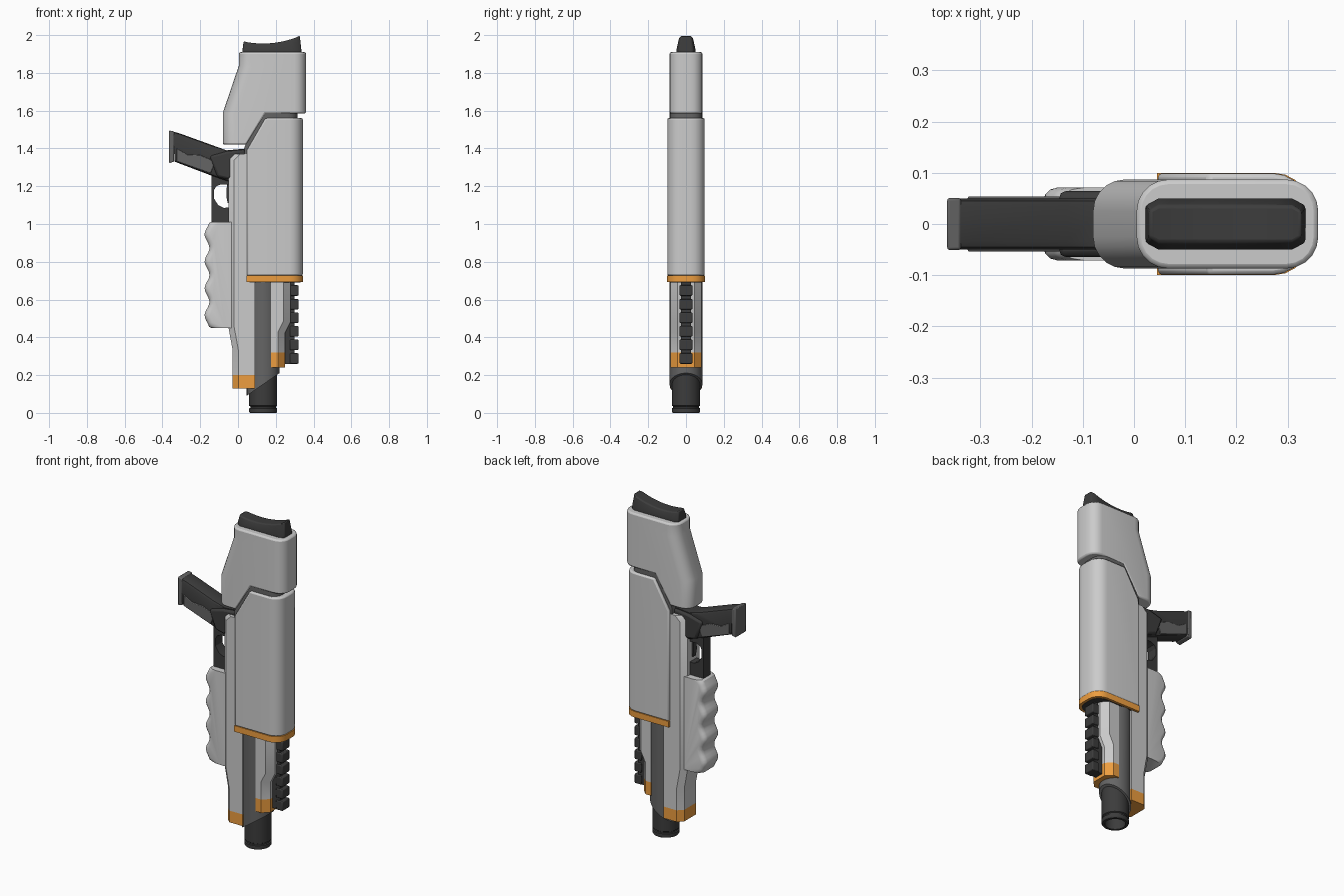
import bpy, bmesh, math

cube = bpy.data.objects.get("Cube")
if cube:
    bpy.data.objects.remove(cube, do_unlink=True)


def material(name, color):
    m = bpy.data.materials.new(name)
    m.use_nodes = True
    m.diffuse_color = color
    m.node_tree.nodes["Principled BSDF"].inputs["Base Color"].default_value = color
    return m


DARK = material("dark_polymer", (0.045, 0.045, 0.045, 1))
MID = material("gunmetal", (0.13, 0.13, 0.13, 1))
ORANGE = material("orange_trim", (0.85, 0.34, 0.05, 1))


def finish(name, bm, mat, edge=0.0):
    bmesh.ops.recalc_face_normals(bm, faces=bm.faces)
    mesh = bpy.data.meshes.new(name)
    bm.to_mesh(mesh)
    bm.free()
    ob = bpy.data.objects.new(name, mesh)
    bpy.context.collection.objects.link(ob)
    if mat:
        mesh.materials.append(mat)
    bpy.ops.object.select_all(action='DESELECT')
    ob.select_set(True)
    bpy.context.view_layer.objects.active = ob
    bpy.ops.object.shade_smooth_by_angle(angle=math.radians(32))
    if edge:
        b = ob.modifiers.new("edge", 'BEVEL')
        b.width = edge
        b.segments = 2
        b.limit_method = 'ANGLE'
        b.angle_limit = math.radians(40)
    return ob


def plate(name, pts, half, mat=None, rims=(), radius=0.0, segs=1, edge=0.0, y=0.0):
    """Extrude an xz profile across y; round the rims of the listed profile sides."""
    bm = bmesh.new()
    a = [bm.verts.new((x, y - half, z)) for x, z in pts]
    b = [bm.verts.new((x, y + half, z)) for x, z in pts]
    bm.faces.new(a)
    bm.faces.new(b)
    n = len(pts)
    for i in range(n):
        j = (i + 1) % n
        bm.faces.new((a[i], a[j], b[j], b[i]))
    picked = [bm.edges.get((r[i], r[(i + 1) % n])) for i in rims for r in (a, b)]
    if picked:
        bmesh.ops.recalc_face_normals(bm, faces=bm.faces)
        bmesh.ops.bevel(bm, geom=picked, offset=radius, segments=segs, profile=0.5,
                        affect='EDGES', clamp_overlap=False)
    return finish(name, bm, mat, edge)


def box(x0, x1, z0, z1):
    return [(x0, z0), (x1, z0), (x1, z1), (x0, z1)]


def lathe(name, profile, cx, mat, steps=32):
    bm = bmesh.new()
    rings = []
    for r, z in profile:
        rings.append([bm.verts.new((cx + r * math.cos(math.tau * k / steps),
                                    r * math.sin(math.tau * k / steps), z))
                      for k in range(steps)])
    for p, q in zip(rings, rings[1:]):
        for k in range(steps):
            m = (k + 1) % steps
            bm.faces.new((p[k], p[m], q[m], q[k]))
    bm.faces.new(rings[0])
    bm.faces.new(rings[-1])
    return finish(name, bm, mat)


# Stock and concave butt pad
plate("stock", [(0.36, 1.585), (0.36, 1.91), (0.005, 1.91), (0.005, 1.84), (-0.08, 1.59),
                (-0.08, 1.42), (0.045, 1.42), (0.145, 1.585)],
      0.087, rims=(0, 2, 3, 4), radius=0.062, segs=5, edge=0.009)

bm = bmesh.new()
rows = []
for k in range(13):
    t = k / 12
    top = 1.968 - 0.045 * t * (1 - t) * 1.6 + 0.03 * t * t
    x = 0.022 + 0.313 * t
    w = 0.05 - (0.014 if k in (0, 12) else 0)
    lean = 0.008 * (1 - 2 * t) if k in (0, 12) else 0
    rows.append([bm.verts.new(p) for p in (
        (x, -w, 1.9), (x, -w, 1.925), (x + lean, -w * 0.72, top),
        (x + lean, w * 0.72, top), (x, w, 1.925), (x, w, 1.9))])
for p, q in zip(rows, rows[1:]):
    for i in range(6):
        j = (i + 1) % 6
        bm.faces.new((p[i], p[j], q[j], q[i]))
bm.faces.new(rows[0])
bm.faces.new(rows[-1])
finish("butt_pad", bm, DARK, 0.006)

# Dark core seen in the seam between stock and shell
plate("inner_core", [(0.315, 1.4), (0.315, 1.62), (0.15, 1.62), (0.035, 1.41), (0.035, 1.3)],
      0.084, MID, rims=(0,), radius=0.055, segs=4)

# Outer shell with orange lower band
shell_style = dict(rims=(0,), radius=0.072, segs=5)
plate("outer_shell", [(0.343, 0.727), (0.343, 1.56), (0.145, 1.56), (0.047, 1.39), (0.047, 0.727)],
      0.099, edge=0.008, **shell_style)
plate("shell_band", [(0.345, 0.692), (0.345, 0.728), (0.045, 0.728), (0.045, 0.692)],
      0.1, ORANGE, **shell_style)
plate("shell_liner", [(0.33, 0.69), (0.33, 0.72), (0.06, 0.72), (0.06, 0.69)],
      0.086, DARK, rims=(0,), radius=0.065, segs=5)

# Receiver with chamfered front edge and orange tip
plate("receiver", [(0.09, 1.37), (-0.03, 1.37), (-0.05, 1.35), (-0.05, 0.45), (-0.028, 0.33),
                   (-0.028, 0.2), (0.09, 0.2)],
      0.086, rims=(1, 2, 3, 4), radius=0.03)
plate("receiver_tip", [(0.09, 0.2), (-0.028, 0.2), (-0.028, 0.13), (0.09, 0.13)],
      0.086, ORANGE, rims=(1,), radius=0.03)

# Upper guide with orange tip
plate("upper_guide", [(0.175, 0.7), (0.175, 0.32), (0.248, 0.32), (0.248, 0.42),
                      (0.278, 0.48), (0.278, 0.7)],
      0.082, rims=(2, 3, 4), radius=0.036)
plate("upper_guide_tip", [(0.175, 0.32), (0.175, 0.24), (0.248, 0.24), (0.248, 0.32)],
      0.082, ORANGE, rims=(2,), radius=0.036)

# Notched accessory rail
plate("rail_base", box(0.235, 0.298, 0.26, 0.7), 0.027, DARK)
for i in range(6):
    z = 0.26 + 0.072 * i
    plate(f"rail_tooth_{i + 1}", box(0.275, 0.32, z, z + 0.056), 0.034, DARK, edge=0.005)

# Barrel shroud, cut obliquely at the muzzle end
bm = bmesh.new()
bmesh.ops.create_cone(bm, cap_ends=True, segments=32, radius1=0.087, radius2=0.087, depth=1)
for v in bm.verts:
    v.co.x += 0.133
    v.co.z = 0.72 if v.co.z > 0 else 0.09 + (v.co.x - 0.045) * 0.69
finish("barrel_shroud", bm, MID)

# Hollow muzzle with a ring groove
lathe("muzzle", [(0.056, 0.16), (0.056, 0.0), (0.07, 0.0), (0.074, 0.006), (0.074, 0.024),
                 (0.068, 0.027), (0.068, 0.034), (0.074, 0.038), (0.074, 0.22)], 0.133, DARK)

# Scalloped pump grip
wave = []
for k in range(33):
    z = 1.005 - 0.55 * k / 32
    wave.append((-0.164 - 0.013 * math.cos(math.tau * (z - 0.945) / 0.143), z))
plate("pump_grip", [(-0.025, 1.01), (-0.145, 1.01)] + wave + [(-0.14, 0.45), (-0.025, 0.45)],
      0.071, rims=range(1, 35), radius=0.026, segs=3)

# Trigger guard: base block, front bar and curved corners around the opening
plate("guard_base", [(-0.14, 1.0), (-0.03, 1.0), (-0.03, 1.09), (-0.075, 1.085),
                     (-0.105, 1.1), (-0.127, 1.135), (-0.14, 1.135)], 0.032, DARK)
plate("guard_bar", box(-0.14, -0.127, 1.12, 1.28), 0.032, DARK)
plate("guard_top", [(-0.14, 1.28), (-0.14, 1.18), (-0.127, 1.18), (-0.115, 1.2),
                    (-0.09, 1.21), (-0.03, 1.21), (-0.03, 1.28)], 0.032, DARK)
plate("trigger", [(-0.04, 1.22), (-0.04, 1.12), (-0.055, 1.11), (-0.062, 1.15), (-0.058, 1.22)],
      0.015, DARK)

# Pistol grip, shoulder, end cap and side panels
plate("pistol_grip", [(-0.345, 1.49), (-0.31, 1.48), (-0.13, 1.415), (-0.06, 1.39), (0.05, 1.4),
                      (0.05, 1.3), (-0.05, 1.225), (-0.145, 1.258), (-0.335, 1.33)],
      0.05, DARK, rims=(0, 1, 2, 6, 7), radius=0.016, segs=2)
plate("grip_shoulder", [(-0.15, 1.36), (-0.06, 1.385), (0.04, 1.395), (0.04, 1.3),
                        (-0.05, 1.235), (-0.11, 1.25)],
      0.064, DARK, edge=0.012)
plate("grip_cap", [(-0.365, 1.495), (-0.338, 1.49), (-0.338, 1.33), (-0.365, 1.322)],
      0.051, MID, edge=0.005)
for side, y in (("left", 0.047), ("right", -0.047)):
    plate(f"grip_panel_{side}", [(-0.325, 1.4), (-0.27, 1.368), (-0.2, 1.365), (-0.12, 1.33),
                                 (-0.145, 1.268), (-0.325, 1.332)],
          0.007, MID, edge=0.003, y=y)
